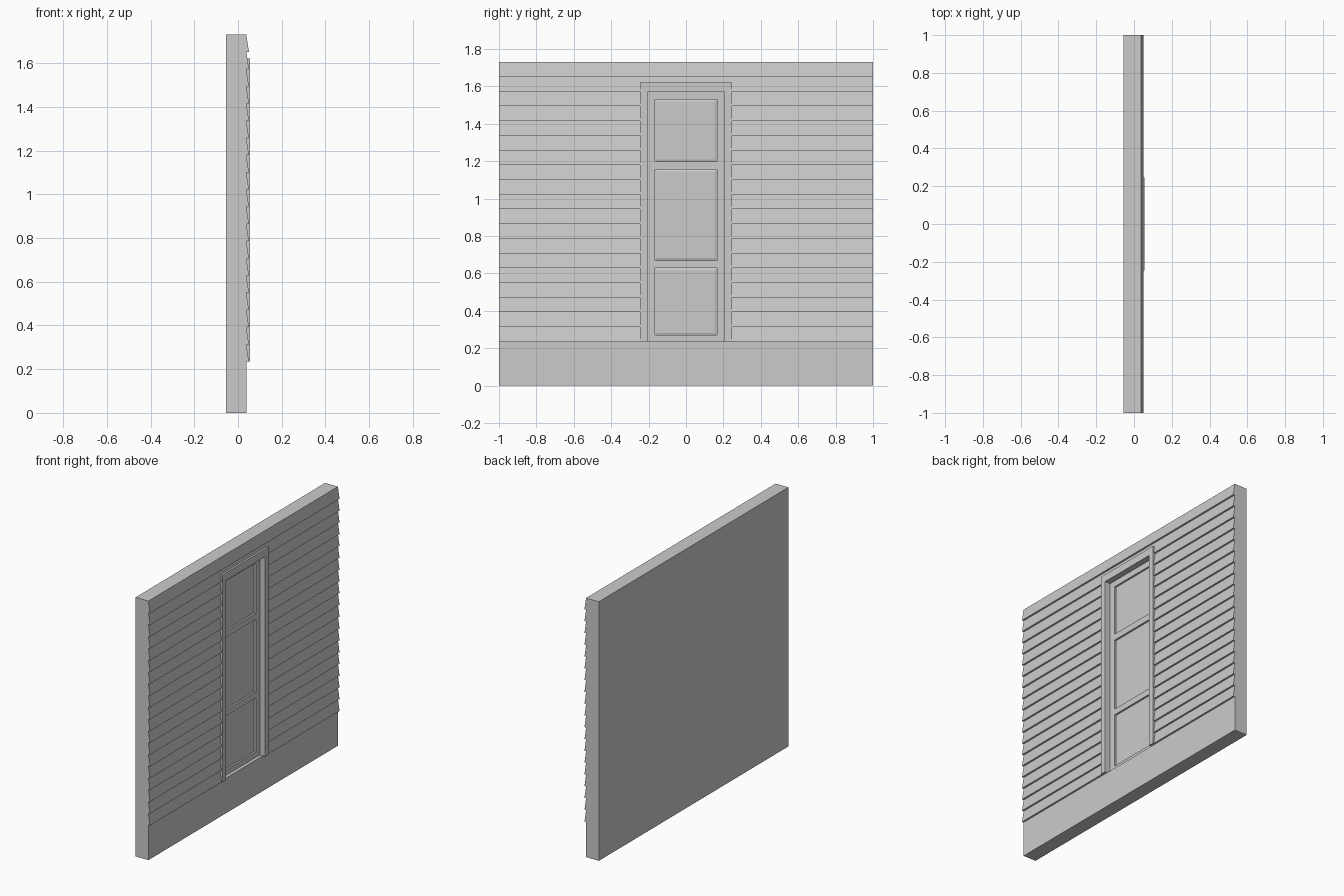
import bpy, bmesh

old = bpy.data.objects.get("Cube")
if old:
    bpy.data.objects.remove(old, do_unlink=True)

grey = bpy.data.materials.new("plain grey")
grey.use_nodes = True
GREY = (0.6, 0.6, 0.6, 1)
grey.diffuse_color = GREY
grey.node_tree.nodes["Principled BSDF"].inputs["Base Color"].default_value = GREY


def finish(name, bm):
    bmesh.ops.recalc_face_normals(bm, faces=bm.faces)
    return finish_raw(name, bm)


def finish_raw(name, bm):
    mesh = bpy.data.meshes.new(name)
    bm.to_mesh(mesh)
    bm.free()
    mesh.materials.append(grey)
    obj = bpy.data.objects.new(name, mesh)
    bpy.context.collection.objects.link(obj)
    return obj


def prism(name, points, offset):
    """Extrude a flat outline by an offset vector."""
    bm = bmesh.new()
    face = bm.faces.new([bm.verts.new(p) for p in points])
    new = bmesh.ops.extrude_face_region(bm, geom=[face])["geom"]
    bmesh.ops.translate(bm, vec=offset,
                        verts=[v for v in new if isinstance(v, bmesh.types.BMVert)])
    return finish(name, bm)


BACK, FACE, LAP, TRIM = -0.056, 0.038, 0.05, 0.056
LEAF = 0.016
SILL, TOP, BOARDS = 0.235, 1.73, 19
OPEN_Y, OPEN_Z = 0.207, 1.57
FRAME_Y, FRAME_Z = 0.245, 1.62

# Wall with lapped siding, extruded along its length
outline = [(BACK, -1, 0), (FACE, -1, 0), (FACE, -1, SILL)]
step = (TOP - SILL) / BOARDS
for i in range(BOARDS):
    z = SILL + i * step
    outline += [(LAP, -1, z), (FACE, -1, z + step)]
outline.append((BACK, -1, TOP))
wall = prism("siding_wall", outline, (0, 2, 0))

# Door recess
cutter = prism("recess_cutter",
               [(LEAF - 0.02, -OPEN_Y, SILL), (LEAF - 0.02, OPEN_Y, SILL),
                (LEAF - 0.02, OPEN_Y, OPEN_Z), (LEAF - 0.02, -OPEN_Y, OPEN_Z)],
               (0.2, 0, 0))
cutter.hide_render = True
cutter.hide_set(True)
cut = wall.modifiers.new("door recess", "BOOLEAN")
cut.object = cutter
cut.operation = "DIFFERENCE"
cut.solver = "EXACT"

# Door casing, open at the bottom
arch = [(-FRAME_Y, SILL), (-FRAME_Y, FRAME_Z), (FRAME_Y, FRAME_Z), (FRAME_Y, SILL),
        (OPEN_Y, SILL), (OPEN_Y, OPEN_Z), (-OPEN_Y, OPEN_Z), (-OPEN_Y, SILL)]
prism("door_casing", [(FACE, y, z) for y, z in arch], (TRIM - FACE, 0, 0))

# Door leaf with three sunken panels
ys = [-OPEN_Y, -0.165, 0.165, OPEN_Y]
zs = [SILL, 0.27, 0.63, 0.67, 1.155, 1.197, 1.53, OPEN_Z]
bm = bmesh.new()
grid = [[bm.verts.new((LEAF, y, z)) for y in ys] for z in zs]
panels = []
for r in range(len(zs) - 1):
    for c in range(len(ys) - 1):
        f = bm.faces.new((grid[r][c], grid[r][c + 1], grid[r + 1][c + 1], grid[r + 1][c]))
        if c == 1 and r % 2:
            panels.append(f)
bm.normal_update()
sunk = bmesh.ops.extrude_discrete_faces(bm, faces=panels)["faces"]
bmesh.ops.translate(bm, vec=(-0.012, 0, 0), verts=[v for f in sunk for v in f.verts])
bm.normal_update()
bmesh.ops.inset_individual(bm, faces=sunk, thickness=0.016, depth=0.004)
finish_raw("door_leaf", bm)
